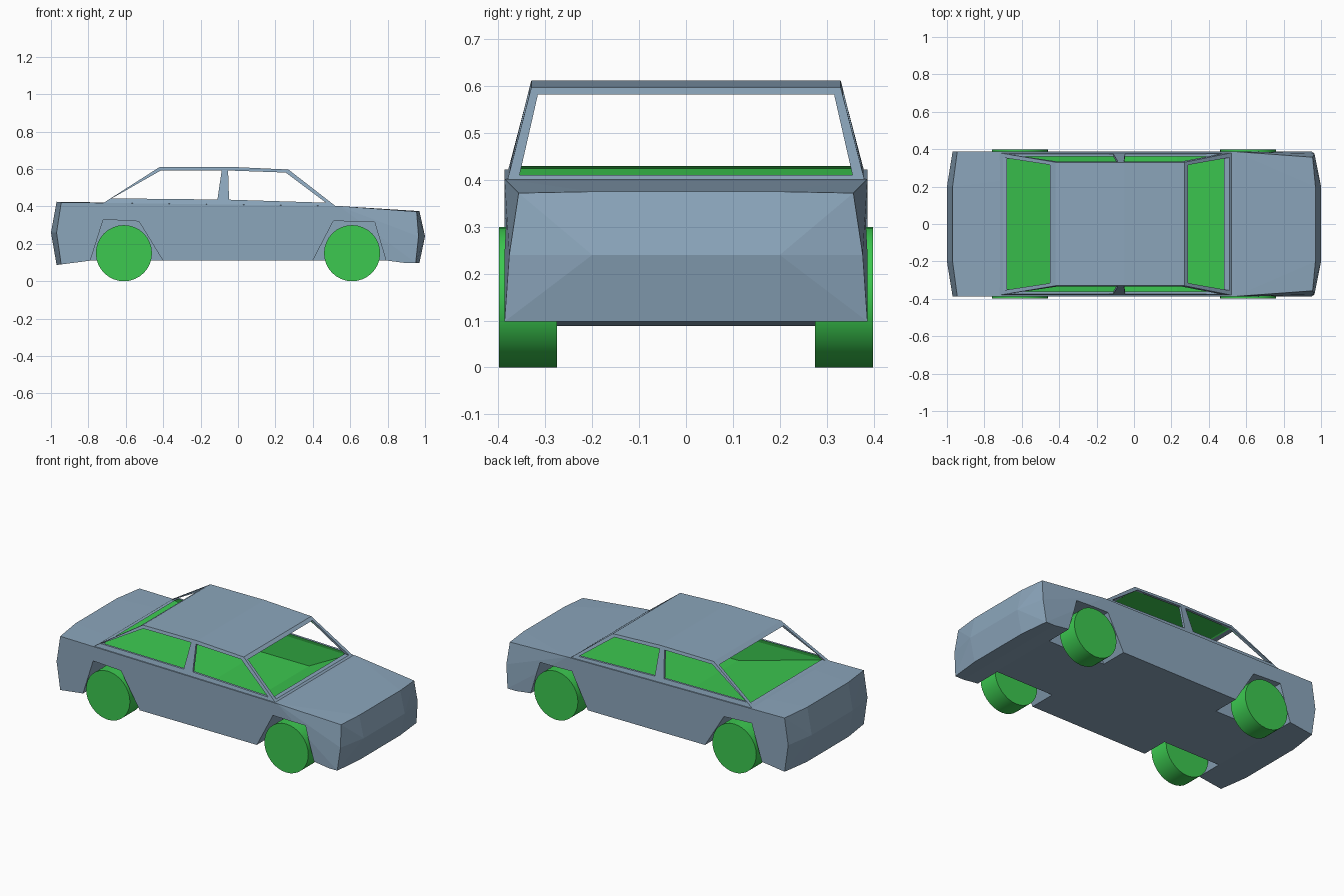
import bpy, bmesh, math

if "Cube" in bpy.data.objects:
    bpy.data.objects.remove(bpy.data.objects["Cube"])


def material(name, color):
    m = bpy.data.materials.new(name)
    m.diffuse_color = color
    m.use_nodes = True
    m.node_tree.nodes["Principled BSDF"].inputs["Base Color"].default_value = m.diffuse_color
    return m


PAINT = material("body_paint", (0.26, 0.38, 0.50, 1))
GREEN = material("green_trim", (0.045, 0.58, 0.08, 1))


def hull(name, points, slot=0):
    """Convex solid from points; slot 0 = paint, slot 1 = green."""
    bm = bmesh.new()
    verts = [bm.verts.new(p) for p in points]
    res = bmesh.ops.convex_hull(bm, input=verts)
    spare = {g for g in res["geom_interior"] + res["geom_unused"]
             if isinstance(g, bmesh.types.BMVert)}
    bmesh.ops.delete(bm, geom=list(spare), context='VERTS')
    bmesh.ops.dissolve_limit(bm, angle_limit=math.radians(0.5),
                             verts=bm.verts, edges=bm.edges)
    bmesh.ops.recalc_face_normals(bm, faces=bm.faces)
    for f in bm.faces:
        f.material_index = slot
    me = bpy.data.meshes.new(name)
    bm.to_mesh(me)
    bm.free()
    me.materials.append(PAINT)
    me.materials.append(GREEN)
    ob = bpy.data.objects.new(name, me)
    bpy.context.collection.objects.link(ob)
    return ob


def both(points):
    """Mirror points across the centre plane."""
    return [(x, s * y, z) for x, y, z in points for s in (1, -1)]


def prism(name, profile, y0, y1):
    return hull(name, [(x, y, z) for x, z in profile for y in (y0, y1)])


def combine(target, tool, op):
    tool.hide_render = True
    mod = target.modifiers.new(op, 'BOOLEAN')
    mod.operation, mod.solver, mod.object = op, 'EXACT', tool
    bpy.context.view_layer.objects.active = target
    bpy.ops.object.modifier_apply(modifier=mod.name)
    bpy.data.objects.remove(tool, do_unlink=True)


# Lower body with faceted nose and tail
body = hull("car_body", both([
    (-1, .2, .26), (-.97, .387, .26), (-.97, .2, .425), (-.945, .387, .422),
    (-.97, .2, .088), (-.945, .387, .088),
    (.54, .387, .402), (.97, .2, .375), (.955, .357, .372),
    (1, .2, .24), (.965, .377, .24), (.97, .2, .098), (.95, .387, .098)]))

# Cabin volume
combine(body, hull("cabin", both([
    (-.725, .381, .415), (.525, .381, .399), (-.7, .36, .3), (.5, .36, .3),
    (-.42, .33, .61), (-.05, .33, .612), (.27, .33, .597)])), 'UNION')

# Underside relief between the bumpers
under = [(-1.1, .07), (-.79, .11), (.8, .11), (1.1, .07), (1.1, -.1), (-1.1, -.1)]
bottom = prism("underside_cutter", under, -.6, .6)
combine(body, bottom, 'DIFFERENCE')

# Wheel arches
arches = [[(-.815, .03), (-.72, .33), (-.53, .32), (-.352, .03)],
          [(.358, .03), (.51, .322), (.73, .317), (.815, .03)]]
for profile in arches:
    for s in (1, -1):
        combine(body, prism("arch_cutter", profile, s * .22, s * .6), 'DIFFERENCE')

# Hollow green interior
low = [(-.69, .424), (-.1, .265), (.23, .265), (.492, .402)]
top = [(-.41, .596), (-.05, .598), (.265, .584)]
combine(body, hull("interior_cutter",
                   both([(x, .366, z) for x, z in low] +
                        [(x, .318, z) for x, z in top]), 1), 'DIFFERENCE')

# Side windows, cut through both sides
windows = [[(-.675, .443), (-.11, .437), (-.087, .593), (-.413, .592)],
           [(-.048, .436), (.47, .42), (.255, .581), (-.053, .592)]]
for profile in windows:
    combine(body, prism("window_cutter", profile, -.6, .6), 'DIFFERENCE')

# Windscreen and rear window
for x0, x1, z0, z1 in ((.1, .75, .411, .582), (-.2, -.95, .43, .592)):
    combine(body, hull("screen_cutter", both(
        [(x, y, z) for x in (x0, x1) for y, z in ((.355, z0), (.316, z1))])),
        'DIFFERENCE')

# Wheels
for x, end in ((.61, "front"), (-.61, "rear")):
    for s, side in ((1, "left"), (-1, "right")):
        bpy.ops.mesh.primitive_cylinder_add(
            vertices=32, radius=.15, depth=.124,
            location=(x, s * .337, .15), rotation=(math.pi / 2, 0, 0))
        wheel = bpy.context.object
        wheel.name = f"{end}_{side}_wheel"
        wheel.data.materials.append(GREEN)
        bpy.ops.object.shade_smooth_by_angle(angle=math.radians(30))
